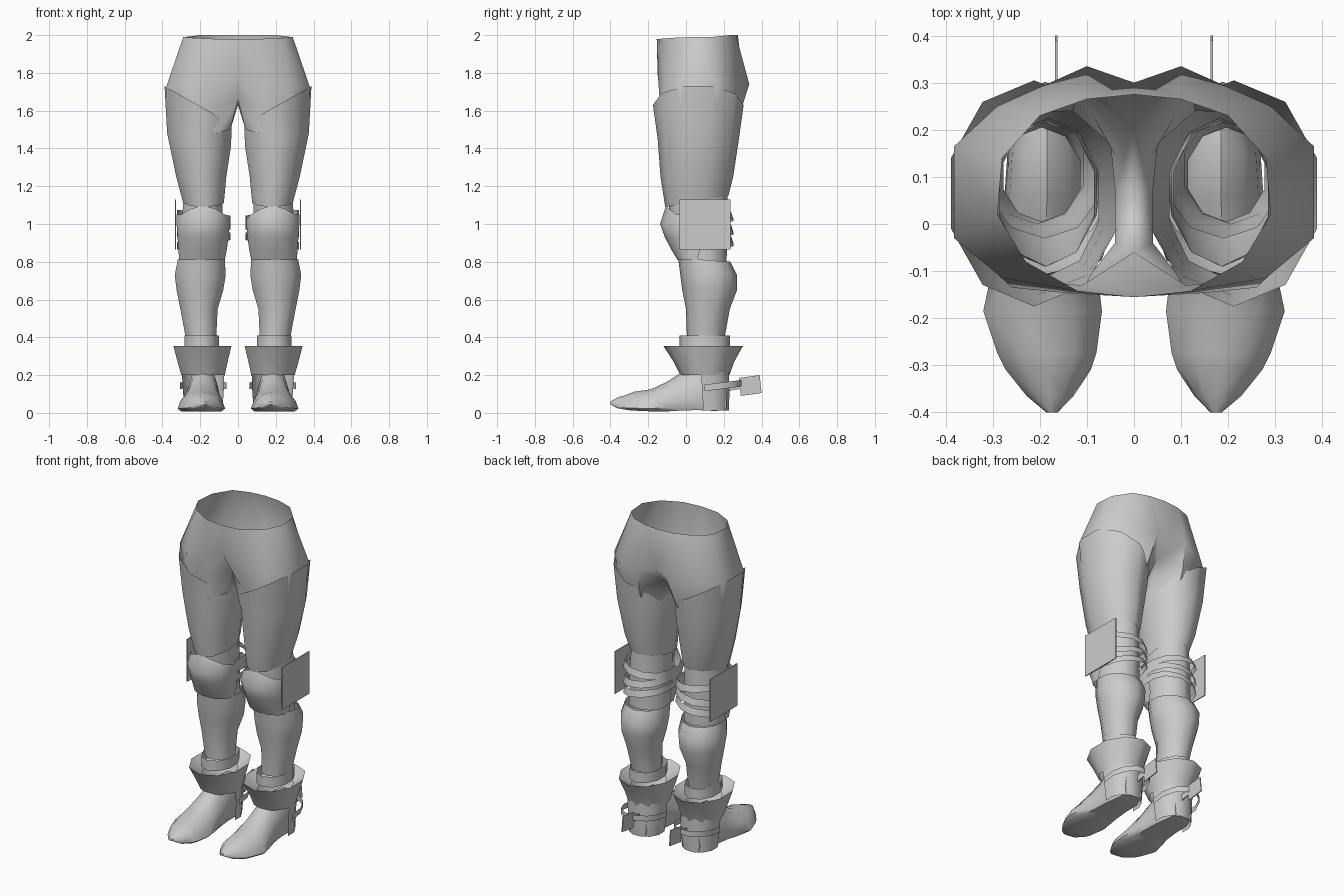
import bpy, bmesh, math
from mathutils import Vector

if "Cube" in bpy.data.objects:
    bpy.data.objects.remove(bpy.data.objects["Cube"])

steel = bpy.data.materials.new("grey")
steel.diffuse_color = (0.6, 0.6, 0.6, 1)
steel.use_nodes = True
steel.node_tree.nodes["Principled BSDF"].inputs["Base Color"].default_value = steel.diffuse_color


def finish(name, bm, merge=False):
    """Turn a right-hand part into a mirrored object."""
    bmesh.ops.recalc_face_normals(bm, faces=bm.faces)
    me = bpy.data.meshes.new(name)
    bm.to_mesh(me)
    bm.free()
    me.materials.append(steel)
    ob = bpy.data.objects.new(name, me)
    bpy.context.collection.objects.link(ob)
    mod = ob.modifiers.new("mirror", "MIRROR")
    mod.use_mirror_merge = merge
    return ob


def loft(name, rings, closed=True, cap0=False, cap1=False):
    bm = bmesh.new()
    rows = [[bm.verts.new(p) for p in r] for r in rings]
    n = len(rows[0])
    for a, b in zip(rows, rows[1:]):
        for i in range(n if closed else n - 1):
            j = (i + 1) % n
            bm.faces.new((a[i], a[j], b[j], b[i]))
    if cap0:
        bm.faces.new(rows[0])
    if cap1:
        bm.faces.new(rows[-1])
    return finish(name, bm)


def ring(z, x0, x1, y0, y1, tilt=0, lean=0, n=10, start=0.0, sweep=360.0):
    """Oval ring: points at front and back, flat at the sides.
    tilt raises the outer side, lean raises the back."""
    cx, cy, rx, ry = (x0 + x1) / 2, (y0 + y1) / 2, (x1 - x0) / 2, (y1 - y0) / 2
    k = 1 / math.cos(math.radians(18))
    pts = []
    for i in range(n):
        a = math.radians(90 + start + sweep * i / (n if sweep == 360 else n - 1))
        c, s = max(-1, min(1, math.cos(a) * k)), math.sin(a)
        pts.append(Vector((cx + rx * c, cy + ry * s, z + tilt * c + lean * s)))
    return pts


def plate(name, x, outline, thick=0.006):
    """Thin flat plate facing sideways, outline in (y, z)."""
    return loft(name, [[(x + d, y, z) for y, z in outline] for d in (-thick / 2, thick / 2)],
                cap0=True, cap1=True)


# Pelvis: half rings from front centre to back centre, closing into a leg below the crotch
waist = [(0, -.155, 1.98), (.12, -.142, 1.98), (.23, -.08, 1.985), (.29, .02, 1.99),
         (.28, .14, 1.99), (.2, .23, 2), (.1, .265, 2), (0, .275, 2)]
hips = [(0, -.15, 1.79), (.14, -.147, 1.76), (.28, -.115, 1.73), (.382, -.03, 1.72),
        (.382, .165, 1.72), (.29, .25, 1.72), (.1, .335, 1.74), (0, .3, 1.75)]
crotch = [(0, -.06, 1.66), (.11, -.13, 1.62), (.26, -.135, 1.6), (.37, -.03, 1.6),
          (.37, .16, 1.6), (.28, .25, 1.6), (.12, .29, 1.6), (0, .2, 1.65), (0, .07, 1.63)]
thigh_top = [(.04, -.04, 1.5), (.11, -.13, 1.48), (.25, -.12, 1.5), (.355, -.03, 1.53),
             (.355, .15, 1.53), (.27, .235, 1.5), (.13, .24, 1.48), (.05, .17, 1.5), (.04, .07, 1.5)]
bm = bmesh.new()
W, H, C, T = [[bm.verts.new(p) for p in r] for r in (waist, hips, crotch, thigh_top)]
for a, b in ((W, H), (H, C), (C, T)):
    for i in range(7):
        bm.faces.new((a[i], a[i + 1], b[i + 1], b[i]))
for i, j in ((7, 8), (8, 0)):
    bm.faces.new((C[i], C[j], T[j], T[i]))
finish("pelvis", bm, merge=True)

# Thigh guards with a slanted upper edge
loft("thigh_guard", [
    ring(1.63, .035, .389, -.175, .305, tilt=.1),
    ring(1.45, .036, .375, -.15, .28, tilt=.03),
    ring(1.25, .062, .327, -.135, .25),
    ring(1.12, .075, .29, -.11, .225, lean=.03)])

# Knee bodies
loft("knee", [
    ring(1.16, .085, .285, -.09, .22),
    ring(1.0, .08, .3, -.09, .22),
    ring(.8, .075, .305, -.03, .215)])

# Knee caps: open shells over the front
cap = dict(n=9, start=75, sweep=210)
top = ring(1.06, .045, .325, -.105, .18, **cap)
for i, dz in enumerate((-.03, -.03, -.01, .02, .04, .02, -.01, -.01, -.03)):
    top[i].z += dz
loft("knee_cap", [
    top,
    ring(1.0, .045, .325, -.137, .18, **cap),
    ring(.93, .05, .32, -.112, .18, **cap),
    ring(.86, .06, .315, -.075, .16, **cap),
    ring(.81, .07, .312, -.045, .12, **cap)], closed=False)

# Three straps round the back of each knee
back = dict(n=8, start=-115, sweep=230)
for k, (z, t) in enumerate(((1.04, .015), (.97, -.02), (.91, -.025))):
    loft(f"knee_strap_{k + 1}", [
        ring(z + .02, .04, .322, -.06, .245, tilt=t, **back),
        ring(z - .02, .04, .322, -.06, .258, tilt=t, **back)], closed=False)

# Square plates outside the knees
plate("knee_side_plate", .33, [(-.035, .865), (.235, .865), (.235, 1.13), (-.035, 1.13)])

# Shin guards
loft("shin_guard", [
    ring(.81, .07, .318, -.042, .235, lean=-.01),
    ring(.73, .065, .335, -.03, .27),
    ring(.65, .078, .325, -.02, .27),
    ring(.55, .108, .305, .0, .232),
    ring(.4, .115, .277, .005, .205)])

# Ankle collars
loft("ankle_collar", [
    ring(.41, .1, .282, -.035, .232),
    ring(.345, .1, .284, -.035, .232)])

# Flared boot cuffs
loft("boot_cuff", [
    ring(.3, .105, .28, -.03, .22),
    ring(.355, .035, .342, -.12, .302),
    ring(.27, .055, .32, -.065, .255),
    ring(.2, .07, .3, -.03, .23)])

# Feet: oval sections from toe to heel (y, centre x, half width, bottom, top)
sections = [(-.4, .174, .012, .045, .06), (-.365, .178, .05, .025, .08),
            (-.31, .182, .09, .015, .098), (-.275, .185, .105, .012, .112),
            (-.185, .194, .126, .008, .125), (-.1, .19, .112, .008, .165),
            (-.03, .186, .098, .012, .21), (.06, .185, .09, .015, .27),
            (.16, .185, .083, .01, .27), (.215, .185, .06, .02, .24)]
rings = []
for y, cx, hw, z0, z1 in sections:
    shape = [(0, 1), (.55, .86), (.88, .48), (1, .13), (.85, 0), (0, 0),
             (-.85, 0), (-1, .13), (-.88, .48), (-.55, .86)]
    rings.append([(cx + hw * u, y, z0 + (z1 - z0) * v) for u, v in shape])
loft("foot", rings, cap0=True, cap1=True)

# Heel guards wrapping the back of the foot
heel = dict(n=8, start=-105, sweep=210)
loft("heel_guard", [
    ring(.22, .072, .298, -.01, .232, **heel),
    ring(.1, .076, .29, .0, .234, **heel),
    ring(.012, .085, .284, .01, .23, **heel)], closed=False)

# Heel straps and their buckle plates
loft("heel_strap", [
    ring(.155, .062, .306, -.02, .3, lean=.02, **heel),
    ring(.12, .062, .306, -.02, .3, lean=.02, **heel)], closed=False)
plate("heel_strap_end", .165, [(.14, .1), (.3, .13), (.3, .17), (.14, .135)])
plate("heel_buckle", .165, [(.29, .09), (.4, .105), (.39, .2), (.28, .185)])

# Smooth shading with crisp edges
bpy.ops.object.select_all(action="SELECT")
bpy.context.view_layer.objects.active = bpy.data.objects["pelvis"]
bpy.ops.object.shade_smooth_by_angle(angle=math.radians(50))
